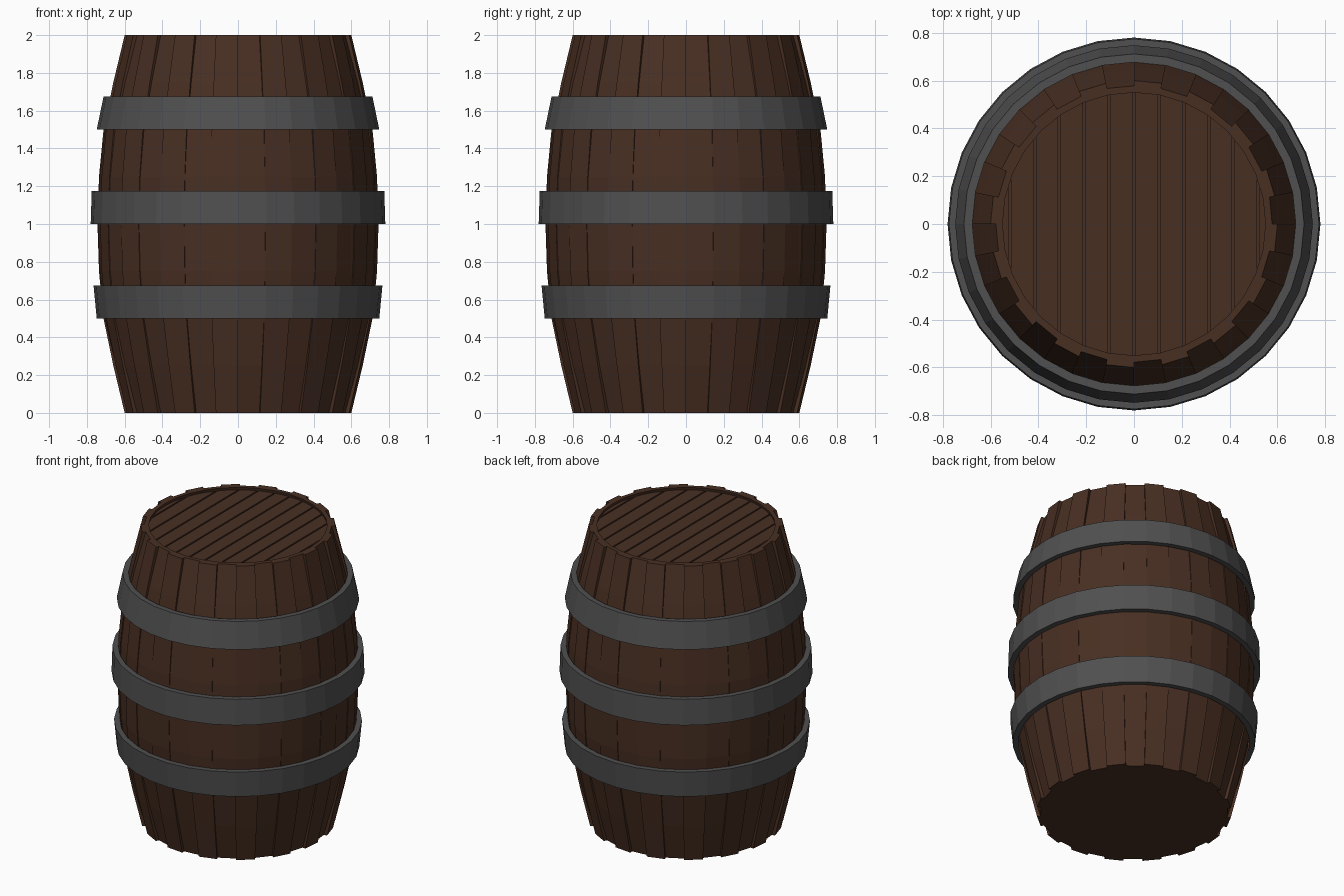
import bpy, bmesh
from math import sin, cos, pi, sqrt

if "Cube" in bpy.data.objects:
    bpy.data.objects.remove(bpy.data.objects["Cube"])

N = 32                                   # staves, and sides of each hoop
PROFILE = [(0, .60), (.25, .66), (.5, .712), (.75, .736), (1, .744),
           (1.25, .736), (1.5, .712), (1.75, .66), (2, .60)]


def material(name, color):
    m = bpy.data.materials.new(name)
    m.diffuse_color = (*color, 1)
    m.use_nodes = True
    m.node_tree.nodes["Principled BSDF"].inputs["Base Color"].default_value = m.diffuse_color
    return m


wood = material("dark_wood", (.065, .028, .016))
iron = material("dark_iron", (.08, .08, .08))


def finish(bm, name, mat):
    bmesh.ops.recalc_face_normals(bm, faces=bm.faces)
    me = bpy.data.meshes.new(name)
    bm.to_mesh(me)
    bm.free()
    me.materials.append(mat)
    ob = bpy.data.objects.new(name, me)
    bpy.context.collection.objects.link(ob)
    return ob


def radius(z):
    for (z0, r0), (z1, r1) in zip(PROFILE, PROFILE[1:]):
        if z <= z1:
            return r0 + (r1 - r0) * (z - z0) / (z1 - z0)


def polar(r, a, z):
    return (r * cos(a), r * sin(a), z)


def prism(bm, outline, z0, z1):
    low = [bm.verts.new((x, y, z0)) for x, y in outline]
    high = [bm.verts.new((x, y, z1)) for x, y in outline]
    bm.faces.new(low[::-1])
    bm.faces.new(high)
    n = len(outline)
    for i in range(n):
        j = (i + 1) % n
        bm.faces.new((low[i], low[j], high[j], high[i]))


# Staves: every other one is set in slightly, mostly at the ends
bm = bmesh.new()
for i in range(N):
    a0, a1 = 2 * pi * i / N, 2 * pi * (i + 1) / N
    rows = []
    for z, r in PROFILE:
        inset = (.003 + .019 * abs(z - 1) ** 2) if i % 2 == 0 else 0
        ro, ri = r - inset, r - .05
        rows.append([bm.verts.new(p) for p in (
            polar(ro, a0, z), polar(ro, a1, z), polar(ri, a1, z), polar(ri, a0, z))])
    for lo, hi in zip(rows, rows[1:]):
        for k in range(4):
            m = (k + 1) % 4
            bm.faces.new((lo[k], lo[m], hi[m], hi[k]))
    bm.faces.new(rows[0][::-1])
    bm.faces.new(rows[-1])
finish(bm, "staves", wood)

# Hoops: follow the barrel's bulge
for name, z0 in (("lower_hoop", .5), ("middle_hoop", 1.0), ("upper_hoop", 1.5)):
    z1 = z0 + .175
    section = [(radius(z0) + .036, z0), (radius(z1) + .036, z1),
               (radius(z1) + .001, z1), (radius(z0) + .001, z0)]
    bm = bmesh.new()
    rings = [[bm.verts.new(polar(r, 2 * pi * i / N, z)) for r, z in section]
             for i in range(N)]
    for i in range(N):
        a, b = rings[i], rings[(i + 1) % N]
        for k in range(4):
            m = (k + 1) % 4
            bm.faces.new((a[k], b[k], b[m], a[m]))
    finish(bm, name, iron)

# Top head: parallel boards with narrow grooves between them
R, W, GAP, TOP = .552, .104, .005, 1.982
bm = bmesh.new()
for i in range(-6, 6):
    x0, x1 = max(i * W + GAP, -R + .001), min((i + 1) * W - GAP, R - .001)
    if x1 - x0 < .005:
        continue
    xs = [x0 + (x1 - x0) * k / 4 for k in range(5)]
    edge = [(x, sqrt(R * R - x * x)) for x in xs]
    prism(bm, [(x, -y) for x, y in edge] + edge[::-1], TOP - .04, TOP)
finish(bm, "top_boards", wood)

# Backing under the boards, and the plain bottom
for name, r, z0, z1 in (("top_backing", .575, TOP - .05, TOP - .015),
                        ("bottom", .577, 0, .04)):
    bm = bmesh.new()
    prism(bm, [polar(r, 2 * pi * i / N, 0)[:2] for i in range(N)], z0, z1)
    finish(bm, name, wood)
